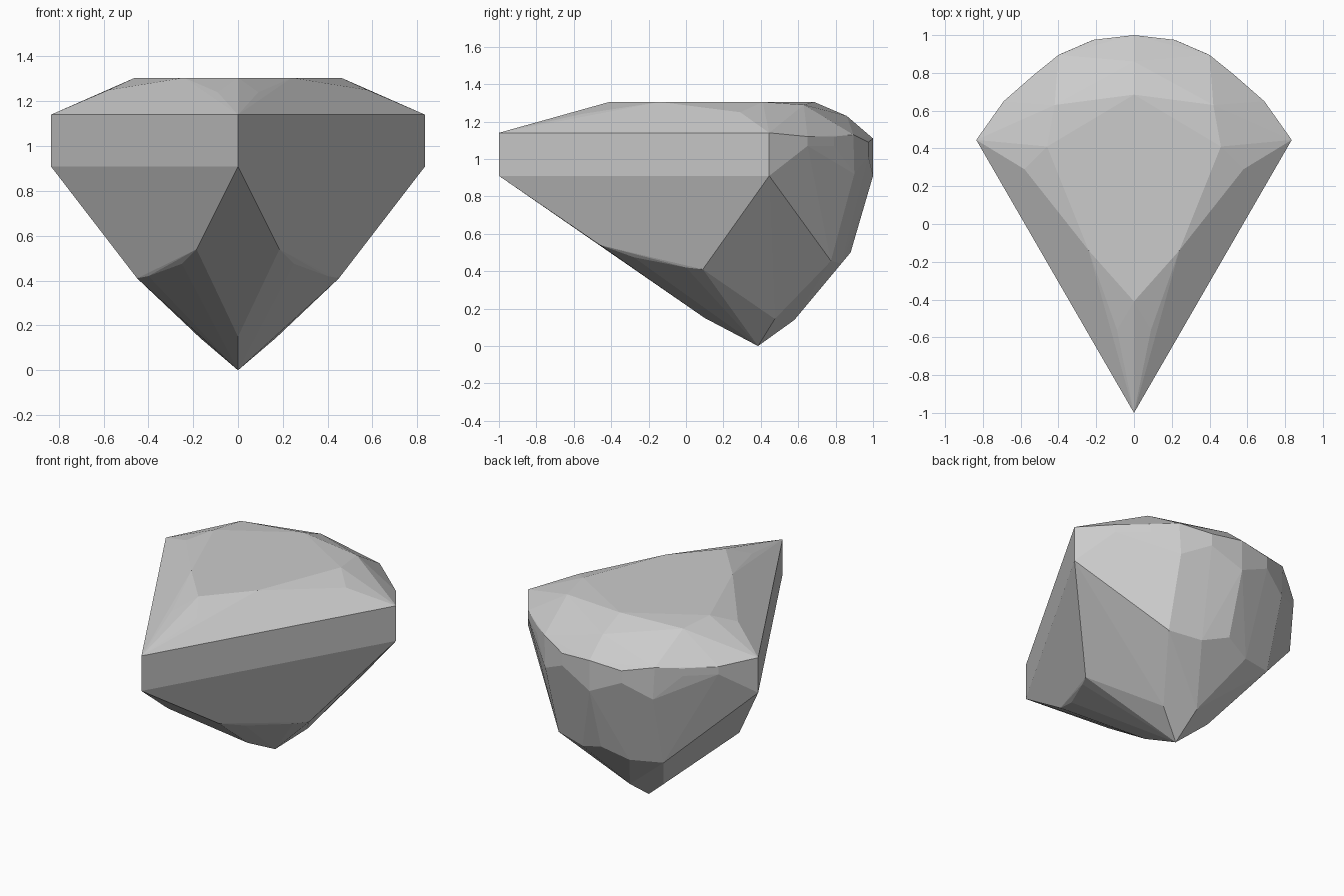
import bpy
import bmesh
import math

cube = bpy.data.objects.get("Cube")
if cube:
    bpy.data.objects.remove(cube, do_unlink=True)

stone = bpy.data.materials.new("stone_grey")
stone.use_nodes = True
colour = (0.6, 0.6, 0.6, 1)
stone.diffuse_color = colour
stone.node_tree.nodes["Principled BSDF"].inputs["Base Color"].default_value = colour

# Corner points of the cut, right half only
table = [(0, -.41, 1.305), (.24, -.14, 1.305), (.46, .41, 1.305),
         (.42, .63, 1.29), (0, .685, 1.305)]
crown = [(.09, -.56, 1.24), (.58, .29, 1.25), (0, .86, 1.23)]
girdle_top = [(0, -1, 1.14), (.835, .445, 1.14), (.69, .65, 1.12), (.53, .79, 1.12),
              (.40, .895, 1.13), (.215, .975, 1.09), (0, 1, 1.11)]
girdle_bottom = [(0, -1, .91), (.835, .445, .91), (.69, .65, 1.07), (.53, .79, 1.07),
                 (.39, .90, .92), (.215, .975, 1.01), (0, 1, .91)]
pavilion = [(.185, -.46, .54), (.25, -.28, .475), (.40, 0, .42), (.45, .09, .41),
            (.38, .775, .455), (.17, .83, .44), (0, .88, .5)]
culet = [(0, .1, .15), (.17, .475, .145), (0, .58, .14), (0, .385, 0)]

# Mirror the corners and wrap them in a convex faceted skin
bm = bmesh.new()
for x, y, z in table + crown + girdle_top + girdle_bottom + pavilion + culet:
    for side in ((1, -1) if x else (1,)):
        bm.verts.new((x * side, y, z))
hull = bmesh.ops.convex_hull(bm, input=bm.verts[:])
loose = [v for v in bm.verts if not v.link_faces]
bmesh.ops.delete(bm, geom=loose, context='VERTS')

# Merge nearly level triangles into clean facets
bmesh.ops.dissolve_limit(bm, angle_limit=math.radians(2),
                         verts=bm.verts[:], edges=bm.edges[:])
bmesh.ops.recalc_face_normals(bm, faces=bm.faces[:])

mesh = bpy.data.meshes.new("cut_gem")
bm.to_mesh(mesh)
bm.free()
mesh.materials.append(stone)
gem = bpy.data.objects.new("cut_gem", mesh)
bpy.context.collection.objects.link(gem)
